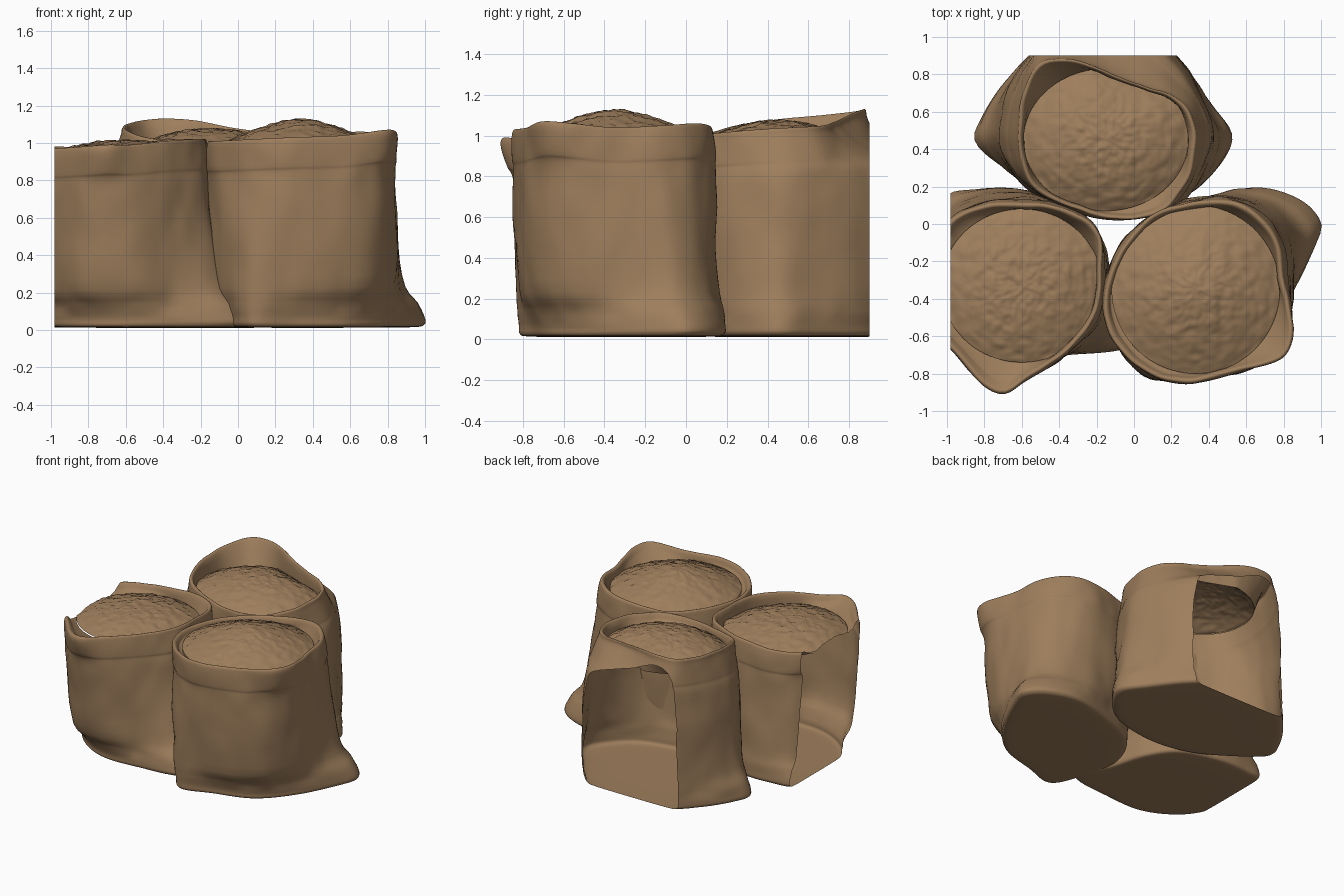
import bpy, bmesh, math
from mathutils import Vector, noise

if "Cube" in bpy.data.objects:
    bpy.data.objects.remove(bpy.data.objects["Cube"])

N = 120  # segments around each sack

mat = bpy.data.materials.new("burlap_brown")
mat.diffuse_color = (0.342, 0.209, 0.107, 1)
mat.use_nodes = True
mat.node_tree.nodes["Principled BSDF"].inputs["Base Color"].default_value = mat.diffuse_color


def catmull(keys, sub, closed):
    """Smoothly interpolate a list of equal-length tuples."""
    n, out = len(keys), []
    for i in range(n if closed else n - 1):
        idx = [i - 1, i, i + 1, i + 2]
        p = [keys[j % n] if closed else keys[min(max(j, 0), n - 1)] for j in idx]
        for s in range(sub):
            t = s / sub
            out.append(tuple(0.5 * (2 * b + (c - a) * t + (2 * a - 5 * b + 4 * c - d) * t * t
                                    + (3 * b - a - 3 * c + d) * t ** 3) for a, b, c, d in zip(*p)))
    if not closed:
        out.append(keys[-1])
    return out


def polar(points, cx, cy):
    """Resample a closed outline (x, y, z) to N (radius, z) pairs by angle."""
    pts = sorted((math.atan2(y - cy, x - cx) % math.tau, math.hypot(x - cx, y - cy), z)
                 for x, y, z in catmull(points, 10, True))
    a, b = pts[-1], pts[0]
    pts = [(a[0] - math.tau, a[1], a[2])] + pts + [(b[0] + math.tau, b[1], b[2])]
    out, k = [], 0
    for i in range(N):
        th = math.tau * i / N
        while pts[k + 1][0] < th:
            k += 1
        p, q = pts[k], pts[k + 1]
        t = (th - p[0]) / max(q[0] - p[0], 1e-6)
        out.append((p[1] + (q[1] - p[1]) * t, p[2] + (q[2] - p[2]) * t))
    return out


# wall profile: height fraction, height offset, base weight, body weight, grain weight, scale
PROFILE = [
    (0, 0.012, 1, 0, 0, 0.03), (0, 0.012, 1, 0, 0, 0.50), (0, 0.015, 1, 0, 0, 0.90),
    (0, 0.028, 1, 0, 0, 0.98), (0, 0.06, 1, 0, 0, 0.99), (0.10, 0.04, 0.80, 0.20, 0, 1.0),
    (0.22, 0, 0.48, 0.52, 0, 1.015), (0.42, 0, 0.28, 0.72, 0, 1.02), (0.62, 0, 0.17, 0.83, 0, 1.015),
    (0.78, 0, 0.09, 0.83, 0, 1.0), (0.83, 0, 0.06, 0.66, 0, 0.996), (0.85, 0, 0.05, 0.52, 0, 1.004),
    (0.92, 0, 0.02, 0.2, 0, 1.005), (0.97, 0, 0, 0, 0, 1.0), (0.995, 0, 0, 0, 0, 0.99),
    (1, 0, 0, 0, 0, 0.965), (0.99, 0, 0, 0, 0, 0.94), (0.96, 0, 0, 0, 0.2, 0.935)]


def finish(name, bm, cut):
    """Trim at the cut plane (left open) and make a smooth object."""
    if cut:
        co, no = cut
        bmesh.ops.bisect_plane(bm, geom=bm.verts[:] + bm.edges[:] + bm.faces[:],
                               plane_co=co, plane_no=no, clear_outer=True)
    bmesh.ops.recalc_face_normals(bm, faces=bm.faces[:])
    if name.endswith("grain") and sum(f.normal.z for f in bm.faces) < 0:
        bmesh.ops.reverse_faces(bm, faces=bm.faces[:])
    me = bpy.data.meshes.new(name)
    bm.to_mesh(me)
    bm.free()
    me.materials.append(mat)
    for p in me.polygons:
        p.use_smooth = True
    bpy.context.collection.objects.link(bpy.data.objects.new(name, me))


def skin(rings, cap_last=False):
    bm = bmesh.new()
    vs = [[bm.verts.new(p) for p in r] for r in rings]
    for a, b in zip(vs, vs[1:]):
        for i in range(N):
            j = (i + 1) % N
            bm.faces.new((a[i], a[j], b[j], b[i]))
    bm.faces.new(vs[-1] if cap_last else vs[0][::-1])
    return bm


def sack(name, ellipse, rim, base, edge, peak, power, cut=None, body=None):
    cx, cy, rx, ry = ellipse
    rimp = polar(rim, cx, cy)
    basep = polar([(x, y, 0) for x, y in base], cx, cy)
    W = 8
    # body outline: given, or the rim with its pointed ears smoothed away
    soft = [sum(rimp[(i + k) % N][0] for k in range(-W, W + 1)) / (2 * W + 1) for i in range(N)]
    if body:
        soft = [r for r, z in polar([(x, y, 0) for x, y in body], cx, cy)]
    dirs = [(math.cos(math.tau * i / N), math.sin(math.tau * i / N)) for i in range(N)]
    gr = [min(rx * ry / math.hypot(ry * c, rx * s), rimp[i][0] * 0.93) for i, (c, s) in enumerate(dirs)]
    # cloth wall, rolled rim and inside lip
    rings = []
    for f, dz, wb, ws, wg, sc in catmull(PROFILE, 3, False):
        ring = []
        for i, (c, s) in enumerate(dirs):
            rr, zr = rimp[i]
            r = (wb * basep[i][0] + ws * soft[i] + wg * gr[i] + (1 - wb - ws - wg) * rr) * sc
            z = f * zr + dz
            q = Vector((cx + c * r, cy + s * r, z))
            if f > 0.05:  # soft creases
                r += 0.016 * noise.noise(Vector((q.x * 4, q.y * 4, q.z * 3)))
                r += 0.007 * noise.noise(Vector((q.x * 9, q.y * 9, q.z * 7)))
            ring.append((cx + c * r, cy + s * r, z))
        rings.append(ring)
    rings.append([(cx + c * gr[i], cy + s * gr[i], edge - 0.01) for i, (c, s) in enumerate(dirs)])
    finish(name, skin(rings), cut)
    # heaped grain
    rings = []
    M = 36
    for k in range(M):
        p = 1 - k / M
        ring = []
        for i, (c, s) in enumerate(dirs):
            x, y = cx + c * gr[i] * p, cy + s * gr[i] * p
            h = edge + (peak - edge) * (1 - p ** power)
            if 0 < k:
                h += 0.008 * noise.noise(Vector((x * 18, y * 18, 1))) + 0.006 * noise.noise(Vector((x * 38, y * 38, 5)))
            ring.append((x, y, h))
        rings.append(ring)
    finish(name + "_grain", skin(rings, True), cut)


# right front sack
sack("right_sack", (0.33, -0.35, 0.45, 0.45),
     [(-0.16, -0.40, 1.01), (-0.12, -0.61, 1.01), (0.08, -0.81, 1.02), (0.30, -0.85, 1.03),
      (0.57, -0.79, 1.04), (0.80, -0.71, 1.07), (0.85, -0.56, 1.06), (0.81, -0.35, 1.04),
      (0.78, -0.10, 1.05), (0.65, 0.07, 1.06), (0.43, 0.13, 1.04), (0.14, 0.07, 1.01), (-0.08, -0.13, 1.01)],
     [(0.07, -0.82), (0.30, -0.76), (0.60, -0.66), (0.82, -0.42), (0.98, -0.10), (1.0, 0.02), (0.88, 0.14),
      (0.65, 0.20), (0.35, 0.13), (0.06, 0.0), (-0.10, -0.28), (-0.04, -0.62)],
     0.98, 1.13, 1.5)

# left front sack, trimmed open on its left side
sack("left_sack", (-0.60, -0.33, 0.43, 0.41),
     [(-1.00, -0.64, 0.97), (-0.83, -0.83, 0.98), (-0.70, -0.90, 0.99), (-0.57, -0.83, 0.99),
      (-0.38, -0.70, 1.01), (-0.22, -0.52, 1.02), (-0.17, -0.30, 1.02), (-0.18, -0.06, 1.02),
      (-0.32, 0.07, 1.02), (-0.55, 0.12, 1.0), (-0.80, 0.10, 0.98), (-0.99, 0.02, 0.98),
      (-1.06, -0.20, 0.98), (-1.07, -0.45, 0.97)],
     [(-1.00, -0.42), (-0.86, -0.60), (-0.62, -0.71), (-0.30, -0.70), (-0.05, -0.67), (0.06, -0.58),
      (-0.08, -0.38), (-0.17, -0.10), (-0.32, 0.10), (-0.60, 0.19), (-0.85, 0.19), (-1.02, 0.14), (-1.06, -0.12)],
     0.93, 1.015, 2.2, ((-0.98, 0, 0), (-1, 0, 0)))

# back sack, trimmed open on its back side
sack("back_sack", (-0.15, 0.45, 0.44, 0.38),
     [(-0.60, 0.67, 1.10), (-0.52, 0.85, 1.12), (-0.40, 0.89, 1.13), (-0.23, 0.85, 1.12), (-0.02, 0.77, 1.08),
      (0.22, 0.68, 1.05), (0.33, 0.53, 1.04), (0.33, 0.35, 1.03), (0.22, 0.12, 1.01), (0.03, 0.03, 1.0),
      (-0.20, 0.04, 1.0), (-0.45, 0.13, 1.02), (-0.58, 0.24, 1.05), (-0.62, 0.45, 1.08)],
     [(-0.85, 0.43), (-0.82, 0.57), (-0.69, 0.77), (-0.48, 0.96), (-0.15, 1.0), (0.17, 0.93), (0.43, 0.63),
      (0.53, 0.44), (0.36, 0.20), (0.14, 0.10), (-0.15, 0.07), (-0.42, 0.13), (-0.66, 0.27)],
     0.96, 1.075, 2.2, ((0, 0.90, 0), (0, 1, 0)),
     [(-0.68, 0.45), (-0.64, 0.72), (-0.50, 0.93), (-0.30, 1.02), (0.0, 1.02), (0.22, 0.90), (0.38, 0.58),
      (0.37, 0.35), (0.24, 0.12), (0.03, 0.03), (-0.20, 0.04), (-0.45, 0.13), (-0.62, 0.26)])
